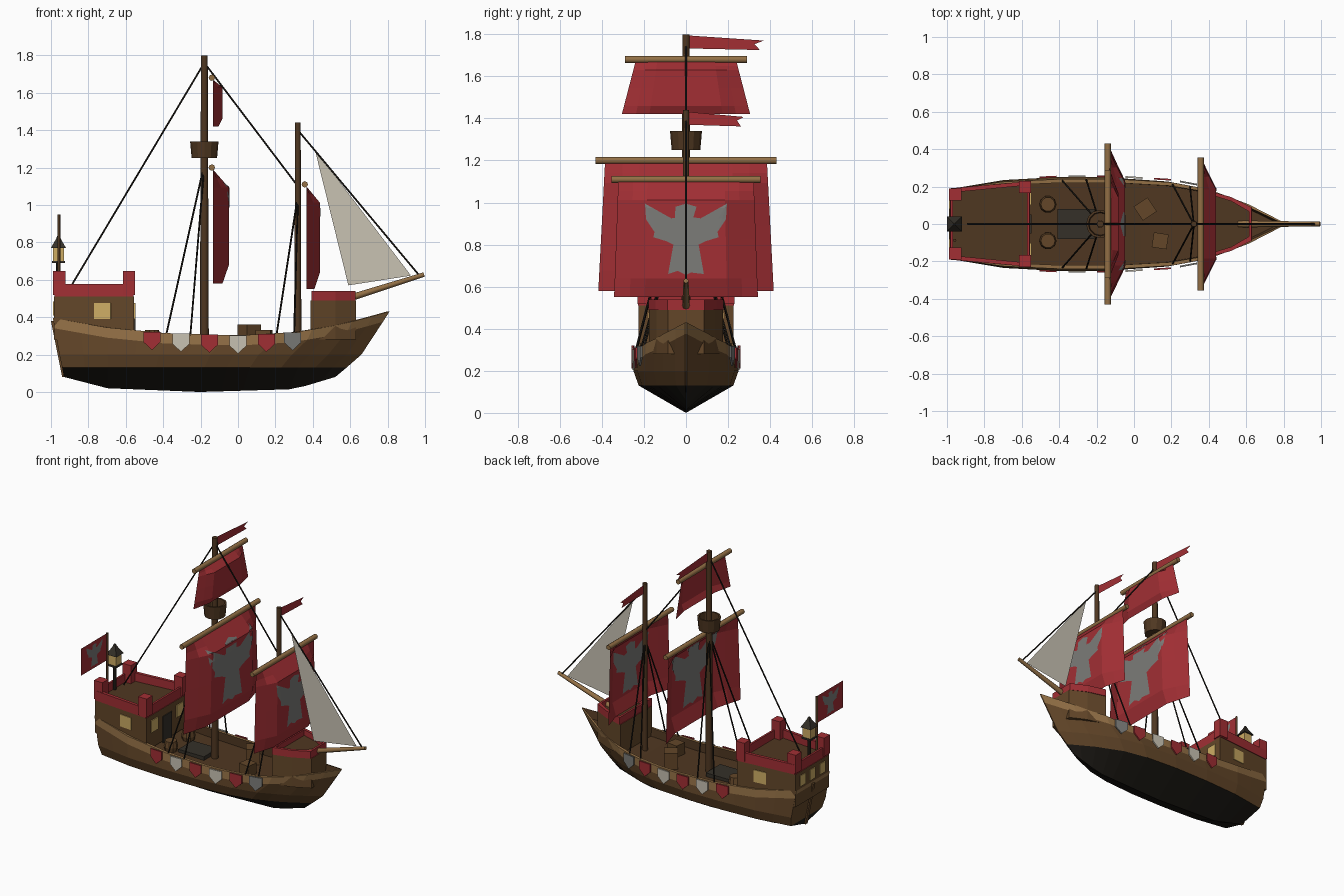
import bpy, bmesh, math
from mathutils import Vector

if "Cube" in bpy.data.objects:
    bpy.data.objects.remove(bpy.data.objects["Cube"])

COL = {"red": (.36, .028, .034), "hull_wood": (.125, .062, .022), "tan_wood": (.29, .16, .06),
       "tar_black": (.013, .011, .008), "emblem_grey": (.2, .2, .19), "cream_cloth": (.58, .54, .45),
       "window_yellow": (.62, .42, .13), "dark_wood": (.078, .038, .015), "rope_black": (.01, .008, .006),
       "hatch_grey": (.035, .03, .022)}
MATS = {}
for k, c in COL.items():
    MATS[k] = bpy.data.materials.new(k)
    MATS[k].diffuse_color = (*c, 1)


def interp(t, tab):
    for (a, p), (b, q) in zip(tab, tab[1:]):
        if t <= b:
            return p + (q - p) * max(0, (t - a) / (b - a))
    return tab[-1][1]


def add(name, verts, faces, mats, solid=True):
    """mats: one colour name, or one per face"""
    if isinstance(mats, str):
        mats = [mats] * len(faces)
    me = bpy.data.meshes.new(name)
    me.from_pydata([tuple(v) for v in verts], [], faces)
    names = list(dict.fromkeys(mats))
    for n in names:
        me.materials.append(MATS[n])
    for p, m in zip(me.polygons, mats):
        p.material_index = names.index(m)
    if solid:
        bm = bmesh.new()
        bm.from_mesh(me)
        bmesh.ops.recalc_face_normals(bm, faces=bm.faces)
        bm.to_mesh(me)
        bm.free()
    ob = bpy.data.objects.new(name, me)
    bpy.context.collection.objects.link(ob)
    return ob


def loft(name, rings, mats):
    """skin closed rings bottom to top; mats per band, last one caps the top, first the bottom"""
    n = len(rings[0])
    faces, fm = [tuple(range(n))], [mats[0]]
    for i in range(len(rings) - 1):
        for j in range(n):
            k = (j + 1) % n
            faces.append((i * n + j, i * n + k, i * n + n + k, i * n + n + j))
            fm.append(mats[i])
    faces.append(tuple(range((len(rings) - 1) * n, len(rings) * n)))
    fm.append(mats[-1])
    return add(name, [v for r in rings for v in r], faces, fm)


def circle(x, y, z, r, n):
    return [(x + r * math.cos(2 * math.pi * i / n), y + r * math.sin(2 * math.pi * i / n), z) for i in range(n)]


def box(name, c, s, mat, rot=0):
    h = [(-1, -1), (1, -1), (1, 1), (-1, 1)]
    ob = loft(name, [[(x * s[0] / 2, y * s[1] / 2, z * s[2] / 2) for x, y in h] for z in (-1, 1)], [mat, mat])
    ob.location, ob.rotation_euler = c, (0, 0, rot)


def rod(name, a, b, r, mat, n=8, r2=None):
    a, b = Vector(a), Vector(b)
    q = (b - a).to_track_quat('Z', 'Y')
    ob = loft(name, [[p + q @ Vector(v) for v in circle(0, 0, 0, rr, n)]
                     for p, rr in ((a, r), (b, r if r2 is None else r2))], [mat, mat])
    for p in ob.data.polygons:
        p.use_smooth = len(p.vertices) == 4


# Hull: lines from keel to rail, then over the rail to the deck
WIDTH = [(0, .192), (.16, .235), (.33, .25), (.5, .25), (.66, .232), (.77, .195), (.89, .11), (1, .004)]
SHEER = [(0, .395), (.16, .345), (.33, .315), (.55, .302), (.72, .32), (.83, .352), (.91, .385), (1, .43)]
KEEL = [(0, .08), (.16, .02), (.5, 0), (.85, .015), (1, .08)]
TS = [0, .08, .16, .25, .33, .42, .5, .58, .66, .72, .77, .83, .89, .95, 1]
# per line: stern x, stem x, width factor, height rule
LINES = [(-.93, .52, 0, lambda t: interp(t, KEEL)), (-.94, .58, .9, lambda t: .13),
         (-.955, .66, 1, lambda t: .2), (-.98, .775, .98, lambda t: interp(t, SHEER) - .055),
         (-.99, .81, .96, lambda t: interp(t, SHEER)), (-.98, .795, .88, lambda t: interp(t, SHEER)),
         (-.975, .77, .88, lambda t: interp(t, SHEER) - .06), (-.975, .77, 0, lambda t: interp(t, SHEER) - .06)]
BANDS = ["tar_black", "hull_wood", "hull_wood", "tan_wood", "tan_wood", "dark_wood", "dark_wood"]
V, F, M = [], [], []
L, N = len(LINES), len(TS)
for s in (-1, 1):
    for t in TS:
        V += [(a + (b - a) * t, s * f * interp(t, WIDTH), z(t)) for a, b, f, z in LINES]
for k in range(L - 1):
    for s in (0, 1):
        for i in range(N - 1):
            o = (s * N + i) * L + k
            F.append((o, o + L, o + L + 1, o + 1))
            M.append(BANDS[k])
    for i in (0, N - 1):                       # transom and stem
        if k < 4:
            o, p = i * L + k, (N + i) * L + k
            F.append((o, p, p + 1, o + 1))
            M.append(BANDS[k])
hull = add("hull", V, F, M, False)
bm = bmesh.new()
bm.from_mesh(hull.data)
bmesh.ops.remove_doubles(bm, verts=bm.verts, dist=.0005)
bmesh.ops.recalc_face_normals(bm, faces=bm.faces)
bm.to_mesh(hull.data)


def half(x):
    return interp((x + .99) / 1.8, WIDTH)


# Rudder
loft("rudder", [[(-1, y, .38), (-.945, y, .38), (-.9, y, .08), (-.94, y, .08)] for y in (-.012, .012)],
     ["hull_wood"] * 2)


# Castles with a red parapet around a sunken deck
def castle(name, outline, zb, zr, zt):
    cx = sum(p[0] for p in outline) / len(outline)

    def ring(z, d):
        o = [(x - math.copysign(d, x - cx) if abs(x - cx) > .05 else x, w - d) for x, w in outline]
        return [(x, -w, z) for x, w in o] + [(x, w, z) for x, w in reversed(o)]
    loft(name, [ring(zb, 0), ring(zr, 0), ring(zr, -.004), ring(zt, -.004), ring(zt, .018), ring(zr + .01, .018)],
         ["hull_wood", "red", "red", "red", "red", "dark_wood"])


castle("stern_castle", [(-.985, .187), (-.555, .225)], .28, .51, .578)
castle("fore_castle", [(.388, .175), (.52, .14), (.632, .085)], .28, .49, .54)
for s in (-1, 1):
    for x, y in ((-.956, .158), (-.583, .198)):
        box("merlon", (x, s * y, .583), (.066, .066, .13), "red")
    box("side_window", (-.725, s * .211, .432), (.09, .008, .085), "window_yellow", s * .088)
    box("front_window", (-.553, s * .14, .432), (.008, .075, .085), "window_yellow")
for y in (-.11, 0, .11):
    box("stern_window", (-.986, y, .445), (.008, .06, .075), "window_yellow")
box("castle_door", (-.553, 0, .36), (.008, .1, .19), "hatch_grey")

# Stern lantern and flagpole
rod("lantern_post", (-.96, 0, .5), (-.96, 0, .7), .012, "rope_black")
box("lantern_glass", (-.96, 0, .735), (.06, .06, .08), "window_yellow")
box("lantern_base", (-.96, 0, .695), (.07, .07, .012), "hatch_grey")
sq = [(-1, -1), (1, -1), (1, 1), (-1, 1)]
loft("lantern_roof", [[(-.96 + x * r, y * r, z) for x, y in sq] for r, z in ((.04, .77), (.012, .82), (.004, .84))],
     ["hatch_grey"] * 3)
rod("flagpole", (-.958, -.087, .52), (-.958, -.087, .95), .008, "dark_wood")

# Masts, yards, bowsprit
rod("main_mast", (-.18, 0, .24), (-.18, 0, 1.8), .024, "dark_wood", 10, .018)
rod("fore_mast", (.32, 0, .25), (.32, 0, 1.44), .019, "dark_wood", 10, .015)
for name, x, z, w in (("main_yard", -.14, 1.2, .43), ("top_yard", -.14, 1.68, .29), ("fore_yard", .357, 1.11, .355)):
    rod(name, (x, -w, z), (x, w, z), .017, "tan_wood")
rod("bowsprit", (.56, 0, .49), (.995, 0, .628), .019, "tan_wood", 8, .012)
loft("crows_nest", [circle(-.18, 0, z, r, 12) for z, r in ((1.25, .068), (1.34, .076), (1.34, .064), (1.275, .06))],
     ["dark_wood"] * 4)

# Emblem: half outline of a spread-winged bird, laid over a cloth surface
BIRD = [(0, .17), (.05, .155), (.035, .105), (.07, .1), (.195, .17), (.17, .105), (.19, .095), (.15, .035),
        (.155, .01), (.09, -.01), (.06, -.025), (.04, -.065), (.085, -.165), (.04, -.15), (0, -.17)]


def emblem(name, place, cy, cz, sc):
    pts = BIRD + [(-y, z) for y, z in BIRD[-2:0:-1]]
    for off in (-.004, .004):
        bm = bmesh.new()
        bm.faces.new([bm.verts.new((0, y * sc, z * sc)) for y, z in pts])
        bmesh.ops.triangulate(bm, faces=bm.faces)
        for k in range(-4, 5):
            for no in ((0, 1, 0), (0, 0, 1)):
                bmesh.ops.bisect_plane(bm, geom=bm.verts[:] + bm.edges[:] + bm.faces[:],
                                       plane_co=Vector(no) * k * .05 * sc, plane_no=no)
        bm.verts.index_update()
        add(name, [place(v.co.y + cy, v.co.z + cz, off) for v in bm.verts],
            [[v.index for v in f.verts] for f in bm.faces], "emblem_grey", False)
        bm.free()


# Square sails, billowing forward from straight side edges
def sail(name, x, zt, zb, wt, wb, bulge, emb=None):
    def place(y, z, off=0):
        v = (zt - z) / (zt - zb)
        u = abs(y) / (wt + (wb - wt) * v)
        b = interp(v, [(0, 0), (.16, 1), (.84, 1), (1, .6)]) * min(1, (1 - u) / .43)
        return (x + bulge * b + off, y, z)
    us = [-1, -.78, -.57, -.28, 0, .28, .57, .78, 1]
    vs = [0, .08, .16, .5, .84, 1]
    verts = [place(u * (wt + (wb - wt) * v), zt + (zb - zt) * v) for v in vs for u in us]
    n = len(us)
    add(name, verts, [(i * n + j, i * n + j + 1, i * n + n + j + 1, i * n + n + j)
                      for i in range(len(vs) - 1) for j in range(n - 1)], "red", False)
    if emb:
        emblem(name + "_emblem", place, 0, *emb)


sail("main_sail", -.134, 1.19, .58, .385, .417, .085, (.91, 1.27))
sail("fore_sail", .365, 1.1, .55, .322, .342, .073, (.825, 1))
sail("top_sail", -.134, 1.67, 1.42, .24, .305, .05)

# Flag, pennants and jib
add("stern_flag", [(-.958, y, z) for y, z in ((-.09, .95), (-.38, .95), (-.38, .76), (-.09, .76))],
    [(0, 1, 2, 3)], "red", False)
emblem("flag_emblem", lambda y, z, o: (-.958 + o, y, z), -.235, .855, .45)
for x, z, l in ((-.18, 1.795, .37), (.32, 1.432, .275)):
    add("pennant", [(x, 0, z), (x, l, z - .025), (x, l * .88, z - .042), (x, l * .95, z - .07), (x, 0, z - .062)],
        [(0, 1, 2, 3, 4)], "red", False)
add("jib", [(.41, 0, 1.3), (.925, 0, .622), (.59, 0, .57)], [(0, 1, 2)], "cream_cloth", False)

# Rigging
ropes = [((-.18, 0, 1.76), (-.89, 0, .57)), ((-.18, 0, 1.76), (.32, 0, 1.1)), ((.32, 0, 1.4), (.97, 0, .622))]
for s in (-1, 1):
    ropes += [((-.18, 0, 1.22), (-.385, s * .235, .3)), ((-.18, 0, 1.22), (-.255, s * .238, .3)),
              ((.32, 0, 1.05), (.205, s * .215, .3)), ((.32, 0, 1.05), (.3, s * .2, .31))]
for a, b in ropes:
    rod("rigging_rope", a, b, .005, "rope_black", 5)

# Shields hung along both rails
for s in (-1, 1):
    for x, c in zip((-.46, -.305, -.153, 0, .152, .292), ["red", "cream_cloth"] * 2 + ["red", "emblem_grey"]):
        z = interp((x + .99) / 1.8, SHEER)
        out = [(-.045, 0), (.045, 0), (.045, -.055), (0, -.097), (-.045, -.055)]
        loft("shield", [[(x + p, s * (half(x + p) + d), z + q) for p, q in out] for d in (0, .009)], [c, c])

# Deck cargo
for y in (-.09, .105):
    loft("barrel", [circle(-.46, y, z, r, 10) for z, r in ((.25, .037), (.29, .046), (.33, .038))], ["hull_wood"] * 3)
box("crate", (.06, .08, .3), (.09, .09, .12), "hull_wood", .6)
box("crate", (.14, -.09, .28), (.08, .08, .1), "hull_wood", -.15)
box("deck_hatch", (-.31, 0, .255), (.2, .16, .04), "hatch_grey")

for m in bpy.data.materials:
    if m.users and not m.is_grease_pencil:
        m.use_nodes = True
        m.node_tree.nodes["Principled BSDF"].inputs["Base Color"].default_value = m.diffuse_color
